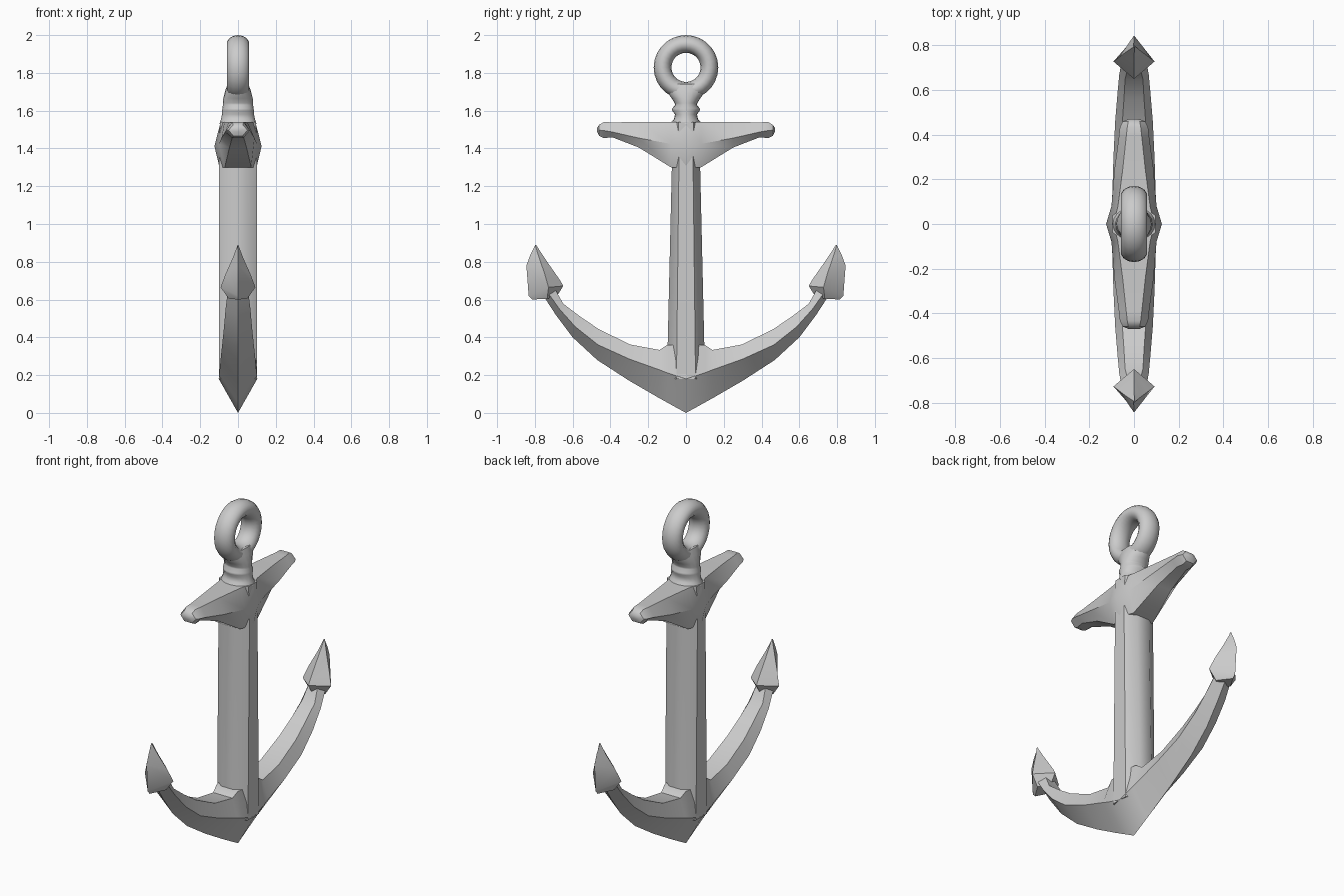
import bpy, bmesh, math


def loft(name, rings, angle=35, mirror=False):
    """Skin a list of equal-length closed rings and cap both ends."""
    bm = bmesh.new()
    vs = [[bm.verts.new(p) for p in r] for r in rings]
    n = len(rings[0])
    for a, b in zip(vs, vs[1:]):
        for i in range(n):
            j = (i + 1) % n
            bm.faces.new((a[i], a[j], b[j], b[i]))
    bm.faces.new(vs[0])
    bm.faces.new(vs[-1])
    bmesh.ops.remove_doubles(bm, verts=bm.verts[:], dist=0.0005)
    bmesh.ops.recalc_face_normals(bm, faces=bm.faces[:])
    me = bpy.data.meshes.new(name)
    bm.to_mesh(me)
    bm.free()
    ob = bpy.data.objects.new(name, me)
    bpy.context.collection.objects.link(ob)
    smooth(ob, angle)
    if mirror:
        m = ob.modifiers.new("mirror", 'MIRROR')
        m.use_axis = (False, True, False)
        m.use_mirror_merge = False
    return ob


def smooth(ob, angle):
    bpy.ops.object.select_all(action='DESELECT')
    ob.select_set(True)
    bpy.context.view_layer.objects.active = ob
    bpy.ops.object.shade_smooth_by_angle(angle=math.radians(angle))


def both_sides(rings):
    """Mirror rings running outward from y=0 into one continuous run."""
    return [[(x, -y, z) for x, y, z in r] for r in rings[:0:-1]] + rings


def ellipse(rx, ry, z, n=20):
    return [(rx * math.cos(2 * math.pi * i / n), ry * math.sin(2 * math.pi * i / n), z)
            for i in range(n)]


def octagon(rx, ry, z):
    a, b = 0.4 * rx, 0.5 * ry
    return [(rx, -b, z), (rx, b, z), (a, ry, z), (-a, ry, z),
            (-rx, b, z), (-rx, -b, z), (-a, -ry, z), (a, -ry, z)]


# ring eye at the top
bpy.ops.mesh.primitive_torus_add(major_radius=0.124, minor_radius=0.047, major_segments=28,
                                 minor_segments=14, location=(0, 0, 1.829),
                                 rotation=(0, math.pi / 2, 0))
eye = bpy.context.object
eye.name = "ring_eye"
eye.scale = (1, 1, 1.28)
smooth(eye, 60)

# flared neck with collar
neck = [(0.055, 0.115, 1.74), (0.068, 0.105, 1.705), (0.078, 0.075, 1.665), (0.08, 0.06, 1.64),
        (0.08, 0.058, 1.63), (0.083, 0.073, 1.612), (0.084, 0.073, 1.60), (0.085, 0.058, 1.58),
        (0.09, 0.064, 1.555), (0.098, 0.085, 1.53)]
loft("neck", [ellipse(*p) for p in neck], 60)

# shank
loft("shank", [octagon(0.096, 0.078, 1.54), octagon(0.1, 0.075, 1.30),
               octagon(0.1, 0.097, 0.36), octagon(0.1, 0.10, 0.18)], 40)

# stock: y, top z / half width, ridge z / half width, bottom z / half width
stock = [(0.0, 1.54, 0.092, 1.412, 0.125, 1.30, 0.098), (0.08, 1.54, 0.072, 1.424, 0.101, 1.30, 0.07),
         (0.25, 1.54, 0.05, 1.455, 0.087, 1.405, 0.045), (0.39, 1.538, 0.035, 1.487, 0.068, 1.459, 0.03),
         (0.435, 1.54, 0.03, 1.495, 0.063, 1.455, 0.028), (0.46, 1.525, 0.025, 1.497, 0.05, 1.467, 0.025),
         (0.47, 1.51, 0.01, 1.499, 0.025, 1.488, 0.01)]
loft("stock", both_sides([[(wt, y, zt), (wr, y, zr), (wb, y, zb),
                           (-wb, y, zb), (-wr, y, zr), (-wt, y, zt)]
                          for y, zt, wt, zr, wr, zb, wb in stock]), 38)

# curved arms: keel (y, z), side ridge (y, z, half width), top (y, z, half width)
arms = [((0, 0), (0, 0.18, 0.102), (0, 0.36, 0.088)),
        ((0.10, 0.055), (0.10, 0.212, 0.099), (0.10, 0.36, 0.07)),
        ((0.15, 0.083), (0.14, 0.228, 0.097), (0.14, 0.333, 0.062)),
        ((0.30, 0.17), (0.30, 0.285, 0.092), (0.295, 0.362, 0.058)),
        ((0.47, 0.28), (0.465, 0.36, 0.084), (0.46, 0.442, 0.052)),
        ((0.60, 0.40), (0.585, 0.455, 0.074), (0.56, 0.51, 0.045)),
        ((0.69, 0.52), (0.67, 0.55, 0.066), (0.65, 0.578, 0.04)),
        ((0.755, 0.62), (0.73, 0.635, 0.055), (0.69, 0.65, 0.03))]
loft("arms", both_sides([[(0, *k), (r[2], r[0], r[1]), (t[2], t[0], t[1]),
                          (-t[2], t[0], t[1]), (-r[2], r[0], r[1])]
                         for k, r, t in arms]), 38)

# pointed flukes: inner (y, z), side (half width, y, z), outer (y, z)
fluke = [((0.685, 0.615), (0.05, 0.735, 0.605), (0.815, 0.60)),
         ((0.65, 0.672), (0.092, 0.728, 0.665), (0.833, 0.62)),
         ((0.665, 0.70), (0.066, 0.748, 0.735), (0.845, 0.78)),
         ((0.735, 0.80), (0.03, 0.775, 0.815), (0.825, 0.835)),
         ((0.797, 0.89), (0.0, 0.797, 0.89), (0.797, 0.89))]
rings = [[(0, *i), s, (0, *o), (-s[0], s[1], s[2])] for i, s, o in fluke[:-1]]
tip = fluke[-1]
rings.append([(0.002, 0.793, 0.888), (0.002, 0.799, 0.888),
              (-0.002, 0.799, 0.888), (-0.002, 0.793, 0.888)])
loft("flukes", rings, 35, mirror=True)
